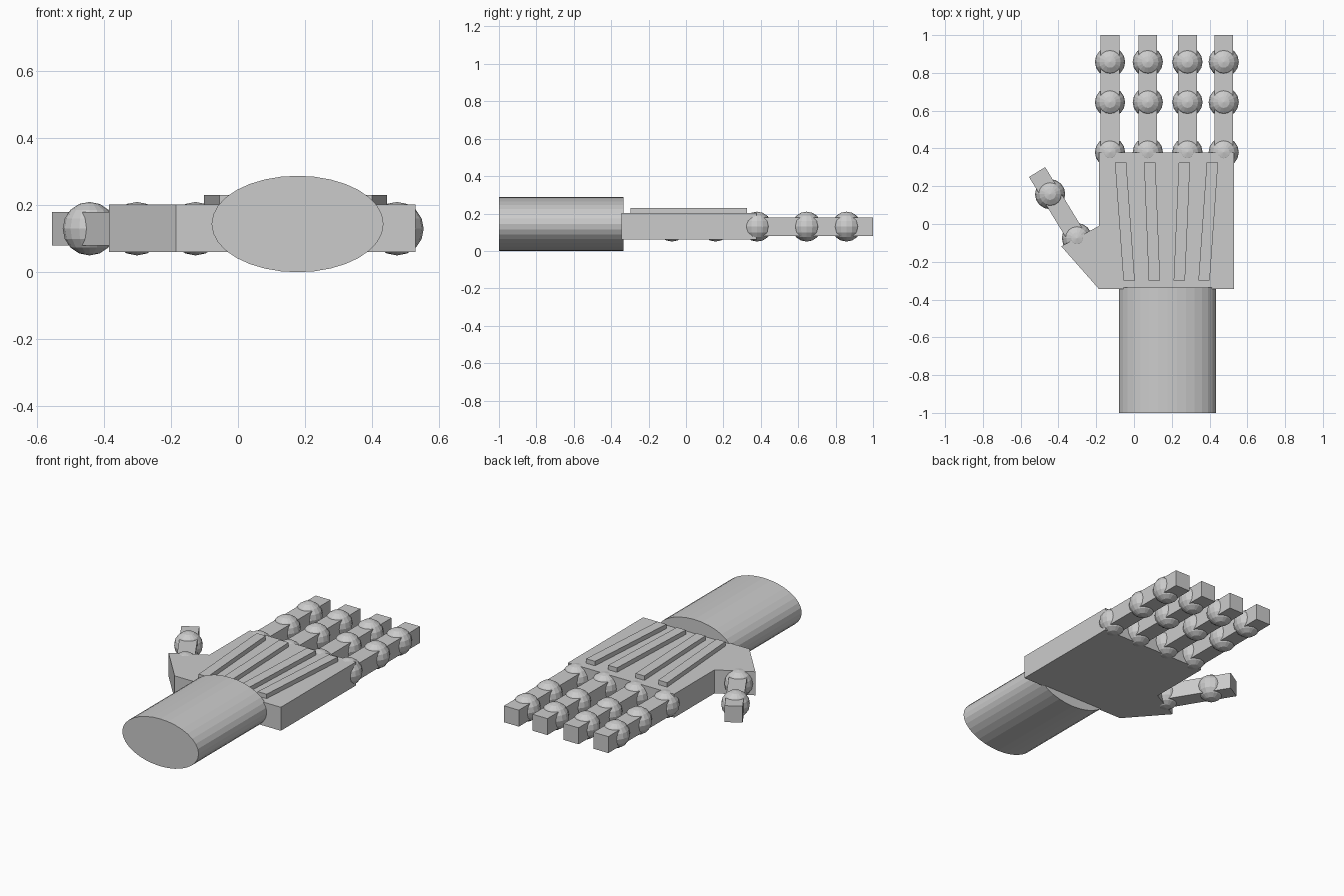
import bpy, bmesh, math
from mathutils import Matrix, Vector

if "Cube" in bpy.data.objects:
    bpy.data.objects.remove(bpy.data.objects["Cube"])

grey = bpy.data.materials.new("light grey")
grey.diffuse_color = (0.6, 0.6, 0.6, 1)
grey.use_nodes = True
grey.node_tree.nodes["Principled BSDF"].inputs["Base Color"].default_value = grey.diffuse_color
MID_Z = 0.13


def finish(name, bm):
    bmesh.ops.recalc_face_normals(bm, faces=bm.faces)
    mesh = bpy.data.meshes.new(name)
    bm.to_mesh(mesh)
    bm.free()
    mesh.materials.append(grey)
    ob = bpy.data.objects.new(name, mesh)
    bpy.context.collection.objects.link(ob)
    return ob


def slab(name, outline, z0, z1):
    """Extrude a flat outline upwards."""
    bm = bmesh.new()
    face = bm.faces.new([bm.verts.new((x, y, z0)) for x, y in outline])
    top = bmesh.ops.extrude_face_region(bm, geom=[face])["geom"]
    bmesh.ops.translate(bm, vec=(0, 0, z1 - z0),
                        verts=[v for v in top if isinstance(v, bmesh.types.BMVert)])
    return finish(name, bm)


def joint(name, x, y):
    """Faceted ball joint."""
    bm = bmesh.new()
    bmesh.ops.create_uvsphere(bm, u_segments=16, v_segments=8, radius=0.08,
                              matrix=Matrix.Translation((x, y, MID_Z)))
    return finish(name, bm)


def bar(name, start, end, width=0.1):
    """Square bar between two points in plan."""
    a, b = Vector(start), Vector(end)
    d = (b - a).normalized()
    side = Vector((-d.y, d.x)) * width / 2
    return slab(name, [a + side, a - side, b - side, b + side],
                MID_Z - 0.05, MID_Z + 0.05)


# Forearm: elliptical cylinder lying along y
bm = bmesh.new()
bmesh.ops.create_cone(bm, cap_ends=True, segments=32, radius1=1, radius2=1, depth=0.665,
                      matrix=Matrix.Translation((0.178, -0.6675, 0.144))
                      @ Matrix.Diagonal((0.257, 1, 0.144, 1))
                      @ Matrix.Rotation(math.pi / 2, 4, 'X'))
finish("forearm", bm)

# Palm with the thumb root
slab("palm", [(-0.185, -0.345), (0.53, -0.345), (0.53, 0.378), (-0.185, 0.378),
              (-0.185, -0.01), (-0.385, -0.118)], 0.06, 0.203)

# Four straight fingers with three joints each
for i, x in enumerate((-0.127, 0.073, 0.283, 0.475)):
    bar(f"finger_{i + 1}", (x, 0.34), (x, 1.0))
    for j, y in enumerate((0.38, 0.645, 0.858)):
        joint(f"finger_{i + 1}_joint_{j + 1}", x, y)

# Angled thumb with two joints
bar("thumb", (-0.30, -0.075), (-0.513, 0.275))
joint("thumb_joint_1", -0.302, -0.075)
joint("thumb_joint_2", -0.444, 0.158)

# Tendon ridges fanning over the back of the hand: wrist x, knuckle x
for i, (x0, x1) in enumerate(((-0.026, -0.071), (0.108, 0.083), (0.24, 0.267), (0.371, 0.415))):
    w = 0.03
    slab(f"tendon_{i + 1}", [(x0 - w, -0.298), (x0 + w, -0.298),
                             (x1 + w, 0.325), (x1 - w, 0.325)], 0.19, 0.23)
